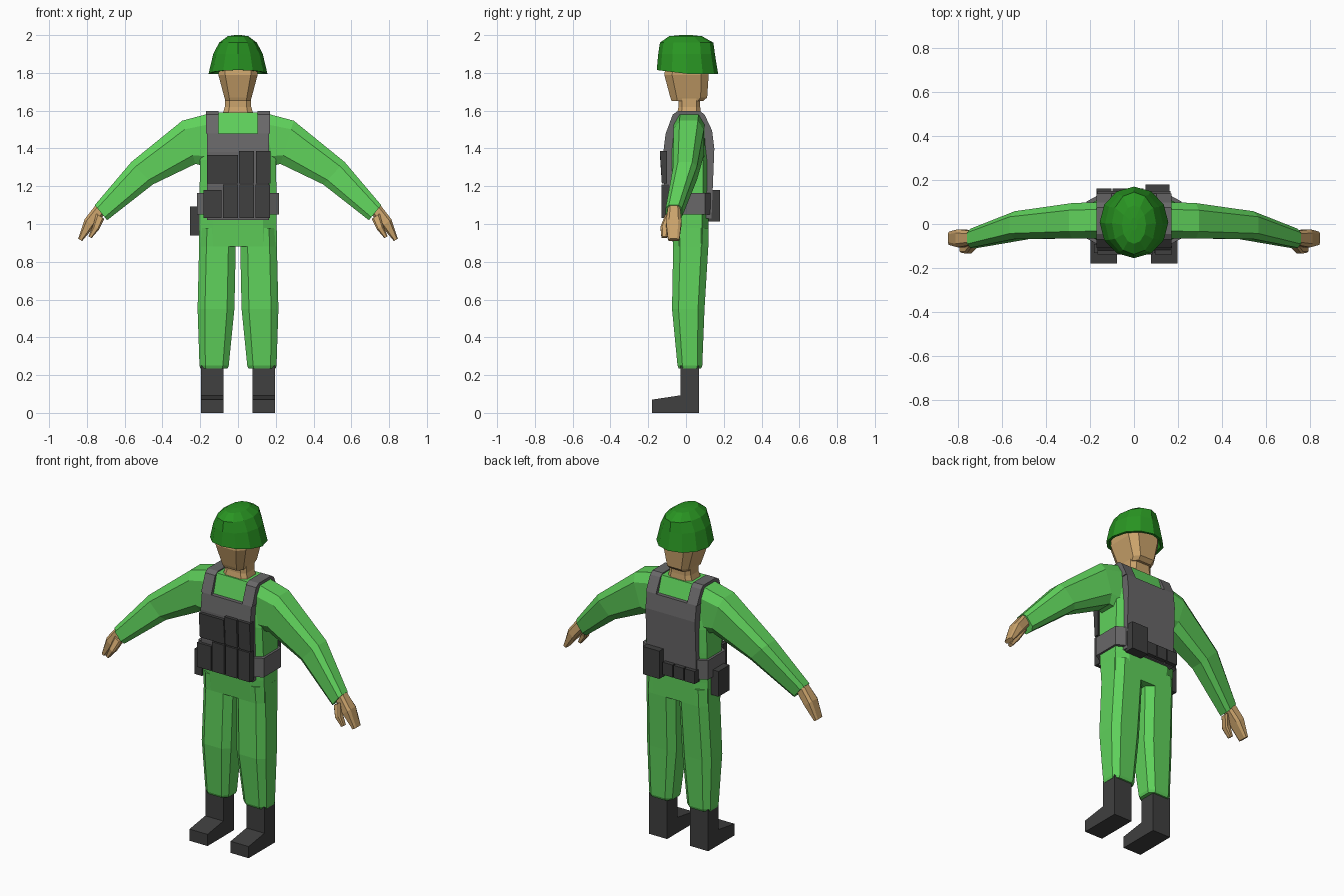
import bpy, bmesh, math


def material(name, rgb):
    m = bpy.data.materials.new(name)
    m.diffuse_color = (*rgb, 1)
    return m


GREEN = material("light green cloth", (0.115, 0.64, 0.105))
HELMET = material("dark green helmet", (0.022, 0.30, 0.016))
SKIN = material("skin", (0.60, 0.37, 0.15))
VEST = material("grey webbing", (0.14, 0.137, 0.14))
DARK = material("dark grey leather", (0.05, 0.05, 0.05))


def skin_rings(name, rings, mat, mirror=False):
    """Join equal-length closed rings of points into a capped solid."""
    bm = bmesh.new()
    loops = [[bm.verts.new(p) for p in ring] for ring in rings]
    n = len(loops[0])
    for a, b in zip(loops, loops[1:]):
        for i in range(n):
            j = (i + 1) % n
            bm.faces.new((a[i], a[j], b[j], b[i]))
    bm.faces.new(loops[0])
    bm.faces.new(loops[-1])
    bmesh.ops.recalc_face_normals(bm, faces=bm.faces[:])
    mesh = bpy.data.meshes.new(name)
    bm.to_mesh(mesh)
    bm.free()
    mesh.materials.append(mat)
    ob = bpy.data.objects.new(name, mesh)
    bpy.context.collection.objects.link(ob)
    if mirror:
        ob.modifiers.new("mirror", "MIRROR").use_mirror_merge = False
    return ob


def section(xa, za, xb, zb, y0, y1, f):
    """Eight-sided section between two x,z points, with corners cut by f."""
    cy, h = (y0 + y1) / 2, (y1 - y0) / 2
    k = 1 - f
    uv = [(-k, -1), (k, -1), (1, -k), (1, k), (k, 1), (-k, 1), (-1, k), (-1, -k)]
    return [((xa + xb) / 2 + u * (xb - xa) / 2, cy + v * h,
             (za + zb) / 2 + u * (zb - za) / 2) for u, v in uv]


def limb(name, rings, mat, f=0.4):
    return skin_rings(name, [section(*r, f) for r in rings], mat, True)


def trunk(name, rings, mat, f=0.35):
    """Rings are z, half width, front y, back y."""
    return skin_rings(name, [section(-w, z, w, z, y0, y1, f) for z, w, y0, y1 in rings], mat)


def extrude(name, profile, x0, x1, mat, mirror=False):
    """Side profile of y,z points stretched from x0 to x1."""
    return skin_rings(name, [[(x, y, z) for y, z in profile] for x in (x0, x1)], mat, mirror)


def box(name, x0, x1, y0, y1, z0, z1, mat):
    return extrude(name, [(y0, z0), (y1, z0), (y1, z1), (y0, z1)], x0, x1, mat)


# Clothing
trunk("torso", [(0.88, 0.203, -0.068, 0.118), (1.02, 0.205, -0.08, 0.12),
                (1.2, 0.203, -0.088, 0.128), (1.34, 0.2, -0.095, 0.13),
                (1.48, 0.185, -0.085, 0.12), (1.59, 0.155, -0.055, 0.085)], GREEN)
limb("trouser_leg", [(0.0, 0.98, 0.205, 0.98, -0.074, 0.119),
                     (0.012, 0.88, 0.206, 0.88, -0.068, 0.118),
                     (0.019, 0.55, 0.214, 0.55, -0.074, 0.098),
                     (0.049, 0.25, 0.204, 0.25, -0.045, 0.086),
                     (0.055, 0.235, 0.199, 0.235, -0.038, 0.08)], GREEN)
limb("sleeve", [(0.14, 1.588, 0.15, 1.30, -0.065, 0.10),
                (0.295, 1.547, 0.225, 1.318, -0.066, 0.095),
                (0.565, 1.328, 0.45, 1.21, -0.068, 0.058),
                (0.758, 1.10, 0.693, 1.02, -0.108, -0.022)], GREEN)

# Boots
extrude("boot", [(0.07, 0), (-0.18, 0), (-0.18, 0.07), (-0.03, 0.093),
                 (-0.03, 0.25), (0.07, 0.25)], 0.077, 0.197, DARK, True)

# Hands
limb("hand", [(0.75, 1.105, 0.708, 1.05, -0.095, -0.032),
              (0.812, 1.025, 0.762, 0.985, -0.106, -0.024),
              (0.846, 0.922, 0.825, 0.91, -0.095, -0.035)], SKIN)
limb("thumb", [(0.75, 1.055, 0.708, 1.028, -0.11, -0.06),
               (0.768, 0.99, 0.735, 0.972, -0.135, -0.09),
               (0.792, 0.935, 0.775, 0.925, -0.13, -0.10)], SKIN)

# Neck and head
trunk("neck", [(1.57, 0.085, -0.05, 0.08), (1.62, 0.07, -0.04, 0.075),
               (1.69, 0.07, -0.04, 0.075)], SKIN)
trunk("head", [(1.65, 0.066, -0.075, 0.09), (1.67, 0.072, -0.083, 0.112),
               (1.79, 0.104, -0.115, 0.12), (1.88, 0.104, -0.10, 0.12)], SKIN)


# Helmet, with a lifted front brim and a recessed underside
def helmet_ring(r, y0, y1, z, lift=0.0, n=12):
    pts = []
    for i in range(n):
        a = 2 * math.pi * i / n
        c, s = math.cos(a), math.sin(a)
        pts.append((r * c, (y0 + y1) / 2 + (y1 - y0) / 2 * s, z + lift * max(0, -s)))
    return pts


skin_rings("helmet", [helmet_ring(0.115, -0.12, 0.13, 1.84),
                      helmet_ring(0.14, -0.14, 0.155, 1.795, 0.02),
                      helmet_ring(0.156, -0.155, 0.17, 1.795, 0.02),
                      helmet_ring(0.131, -0.147, 0.153, 1.90),
                      helmet_ring(0.10, -0.138, 0.145, 1.96),
                      helmet_ring(0.055, -0.09, 0.085, 1.994),
                      helmet_ring(0.015, -0.03, 0.03, 2.0)], HELMET)

# Vest: front panel, back panel and shoulder straps
extrude("vest_front", [(-0.10, 1.02), (-0.116, 1.2), (-0.12, 1.38), (-0.108, 1.478),
                       (-0.065, 1.478), (-0.075, 1.38), (-0.06, 1.02)], -0.165, 0.165, VEST)
extrude("vest_back", [(0.135, 1.03), (0.142, 1.2), (0.15, 1.4), (0.138, 1.495),
                      (0.09, 1.495), (0.10, 1.4), (0.095, 1.03)], -0.165, 0.165, VEST)
extrude("shoulder_strap", [(-0.108, 1.478), (-0.07, 1.58), (-0.045, 1.597), (0.075, 1.597),
                           (0.098, 1.58), (0.138, 1.495), (0.09, 1.495), (0.06, 1.565),
                           (-0.035, 1.565), (-0.065, 1.478)], 0.103, 0.17, VEST, True)
trunk("belt", [(1.05, 0.217, -0.10, 0.135), (1.165, 0.217, -0.10, 0.137)], VEST, 0.3)

# Chest pouches, leaning slightly back at the bottom
for x0, x1, top in ((-0.165, 0.0, 1.365), (0.005, 0.085, 1.387), (0.095, 0.173, 1.387)):
    extrude("chest_pouch", [(-0.128, 1.215), (-0.138, top), (-0.10, top), (-0.10, 1.215)],
            x0, x1, DARK)

# Belt pouches across the front
for x0, x1, top in ((-0.182, -0.088, 1.18), (-0.08, 0.0, 1.21),
                    (0.008, 0.084, 1.21), (0.092, 0.17, 1.21)):
    box("belt_pouch", x0, x1, -0.131, -0.09, 1.033, top, DARK)

# Large and small pouches on the back of the belt
box("rear_pouch", 0.052, 0.162, 0.12, 0.18, 1.013, 1.18, DARK)
for i in range(3):
    x = -0.17 + i * 0.073
    box("small_rear_pouch", x, x + 0.067, 0.12, 0.162, 1.035, 1.11, DARK)

# Side holster
box("side_holster", -0.255, -0.205, -0.05, 0.055, 0.94, 1.092, DARK)
